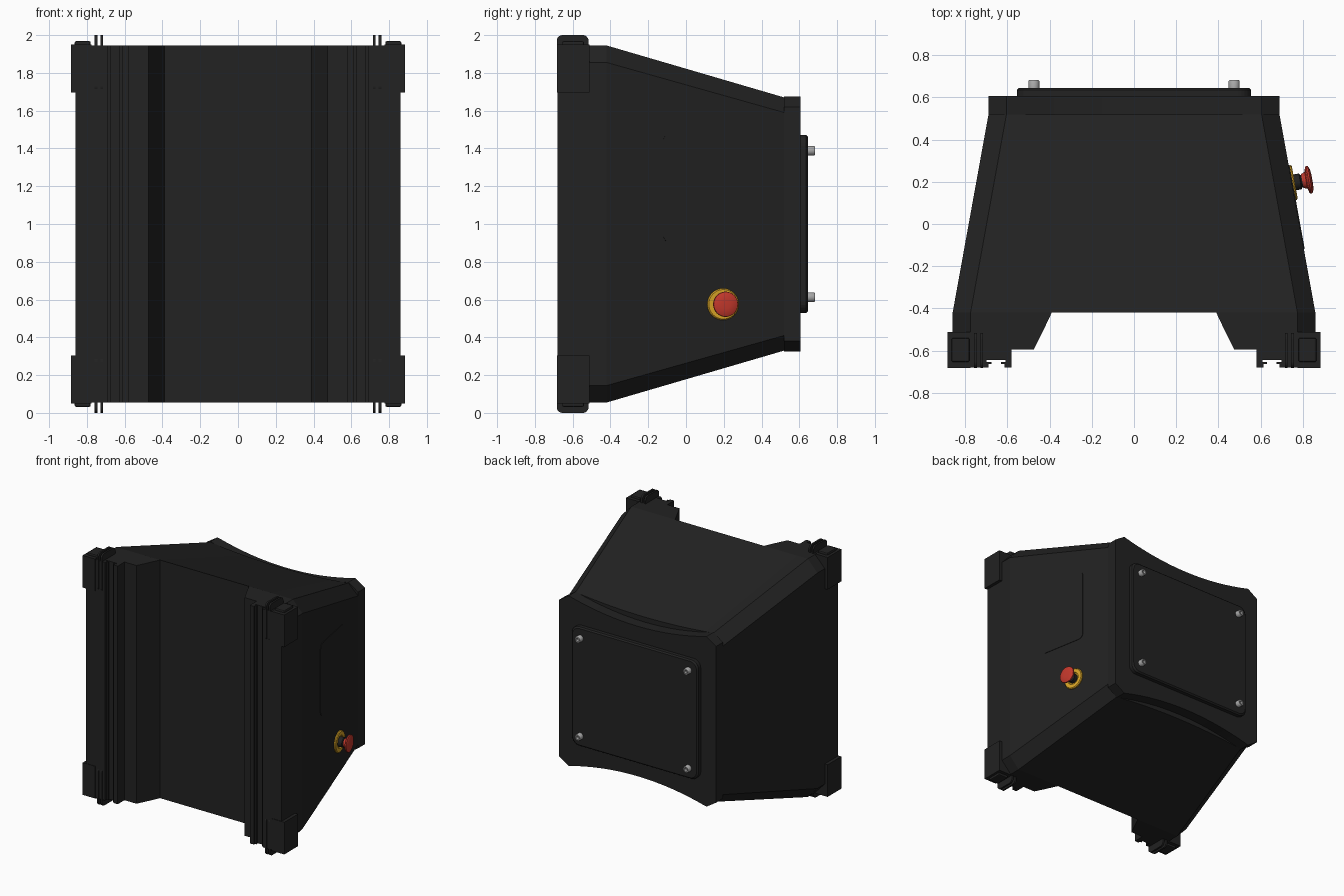
import bpy, bmesh, math
from mathutils import Vector, Matrix

if "Cube" in bpy.data.objects:
    bpy.data.objects.remove(bpy.data.objects["Cube"])


def material(name, r, g, b):
    m = bpy.data.materials.new(name)
    m.diffuse_color = (r, g, b, 1)
    m.use_nodes = True
    m.node_tree.nodes["Principled BSDF"].inputs["Base Color"].default_value = m.diffuse_color
    return m


BLACK = material("black", 0.016, 0.016, 0.016)
RED = material("red", 0.55, 0.04, 0.025)
YELLOW = material("yellow", 0.7, 0.38, 0.02)
STEEL = material("steel", 0.4, 0.4, 0.4)


def finish(name, bm, mat, mirror=None, bevel=0):
    # heights are measured from mid-height z = 1, so the mirror works in z too
    bmesh.ops.recalc_face_normals(bm, faces=bm.faces)
    me = bpy.data.meshes.new(name)
    bm.to_mesh(me)
    bm.free()
    ob = bpy.data.objects.new(name, me)
    bpy.context.collection.objects.link(ob)
    ob.location.z = 1
    me.materials.append(mat)
    if bevel:
        b = ob.modifiers.new("bevel", "BEVEL")
        b.width, b.segments, b.limit_method = bevel, 2, "ANGLE"
    if mirror:
        m = ob.modifiers.new("mirror", "MIRROR")
        m.use_axis = mirror
    return ob


def loft(name, loops, mat=BLACK, mirror=None, bevel=0, matrix=None):
    bm = bmesh.new()
    rings = [[bm.verts.new(p) for p in lp] for lp in loops]
    n = len(rings[0])
    for a, b in zip(rings, rings[1:]):
        for i in range(n):
            j = (i + 1) % n
            bm.faces.new((a[i], a[j], b[j], b[i]))
    bm.faces.new(rings[0])
    bm.faces.new(rings[-1])
    if matrix:
        bm.transform(matrix)
    return finish(name, bm, mat, mirror, bevel)


def box(name, x0, x1, y0, y1, z0, z1, mirror=None, bevel=0):
    sq = [(x0, y0), (x1, y0), (x1, y1), (x0, y1)]
    return loft(name, [[(x, y, z) for x, y in sq] for z in (z0, z1)], BLACK, mirror, bevel)


def rounded(hw, hh, r, seg=6):
    pts = []
    for k, (sx, sy) in enumerate([(1, 1), (-1, 1), (-1, -1), (1, -1)]):
        for i in range(seg + 1):
            a = math.pi / 2 * (k + i / seg)
            pts.append((sx * (hw - r) + r * math.cos(a), sy * (hh - r) + r * math.sin(a)))
    return pts


def turned(name, profile, mat, matrix, seg=32, mirror=None):
    # round part: (radius, height) profile turned about its own axis
    loops = [[(r * math.cos(2 * math.pi * i / seg), r * math.sin(2 * math.pi * i / seg), h)
              for i in range(seg)] for r, h in profile]
    ob = loft(name, loops, mat, mirror, 0, matrix)
    bpy.ops.object.select_all(action="DESELECT")
    bpy.context.view_layer.objects.active = ob
    ob.select_set(True)
    bpy.ops.object.shade_smooth_by_angle(angle=math.radians(35))
    return ob


def section(y, hx, hz, cx, cz, dip, seg=16):
    # chamfered outline whose top and bottom edges sag inwards
    half = []
    for i in range(seg + 1):
        t = 1 - 2 * i / seg
        half.append(((hx - cx) * t, y, hz - dip * (1 - t * t)))
    top = [(hx, y, hz - cz)] + half + [(-hx, y, hz - cz)]
    return top + [(-x, y, -z) for x, y, z in top]


# tapered housing and the rim at its back
loft("housing", [section(-.42, .86, .945, .085, .09, 0),
                 section(.52, .69, .67, .085, .08, .035)])
loft("back_rim", [section(.52, .69, .675, .085, .055, .08),
                  section(.607, .69, .675, .085, .055, .08)])

# front uprights: chamfered collar and slotted rail, both sides
def collar(y, xi):
    return [(xi, y, -.945), (.775, y, -.945), (.86, y, -.855),
            (.86, y, .855), (.775, y, .945), (xi, y, .945)]


loft("rail_collar", [collar(-.515, .435), collar(-.42, .39)], mirror=(True, False, False))
rail = [(.435, -.515), (.475, -.595), (.58, -.595), (.58, -.68), (.615, -.68), (.615, -.665),
        (.63, -.665), (.63, -.655), (.61, -.655), (.61, -.645), (.70, -.645), (.70, -.655),
        (.675, -.655), (.675, -.665), (.69, -.665), (.69, -.68), (.86, -.68), (.86, -.515)]
loft("slotted_rail", [[(x, y, z) for x, y in rail] for z in (-.945, .945)],
     mirror=(True, False, False))

# corner guards with stacking pads and thin upright fins
Q = (True, False, True)
box("corner_guard", .775, .885, -.684, -.512, .695, .95, Q)
box("stacking_pad", .78, .865, -.655, -.54, .94, .968, Q, .008)
fin = [(y - .6, z + .85) for y, z in rounded(.084, .15, .03)]
for i, x in enumerate((.722, .752)):
    loft("fin_%d" % (i + 1), [[(x + d, y, z) for y, z in fin] for d in (-.007, .007)], mirror=Q)

# back cover plate with socket bolts
cover = [[(x, y, z - .0) for x, z in rounded(.555 - e, .472 - e, .06)]
         for y, e in ((.6, 0), (.636, 0), (.646, .01))]
loft("cover_plate", cover)
bolt = [(.026, 0), (.026, .032), (.022, .038), (.013, .038), (.013, .018)]
to_back = Matrix.Translation((.475, .645, .388)) @ Matrix.Rotation(-math.pi / 2, 4, "X")
turned("cover_bolt", bolt, STEEL, to_back, 16, Q)


# right side: thin access panel and stop button, square to the sloped wall
def on_side(y, z):
    slope = .17 / .94
    normal = Vector((1, slope, 0)).normalized()
    along = Vector((-slope, 1, 0)).normalized()
    m = Matrix((along, Vector((0, 0, 1)), normal)).transposed().to_4x4()
    return Matrix.Translation((.86 - slope * (y + .42), y, z)) @ m


panel = rounded(.203, .29, .04)
loft("access_panel", [[(x, z, h) for x, z in panel] for h in (-.01, .004)],
     matrix=on_side(.08, .19))
S = on_side(.195, -.425)
turned("button_collar", [(.084, -.005), (.084, .008), (.078, .014), (.05, .014), (.046, .006)],
       YELLOW, S)
turned("button_stem", [(.038, 0), (.038, .04), (.03, .045), (.03, .06)], BLACK, S)
turned("button_cap", [(.034, .05), (.04, .068), (.062, .074), (.067, .08), (.065, .088),
                      (.05, .095), (.025, .098)], RED, S)
